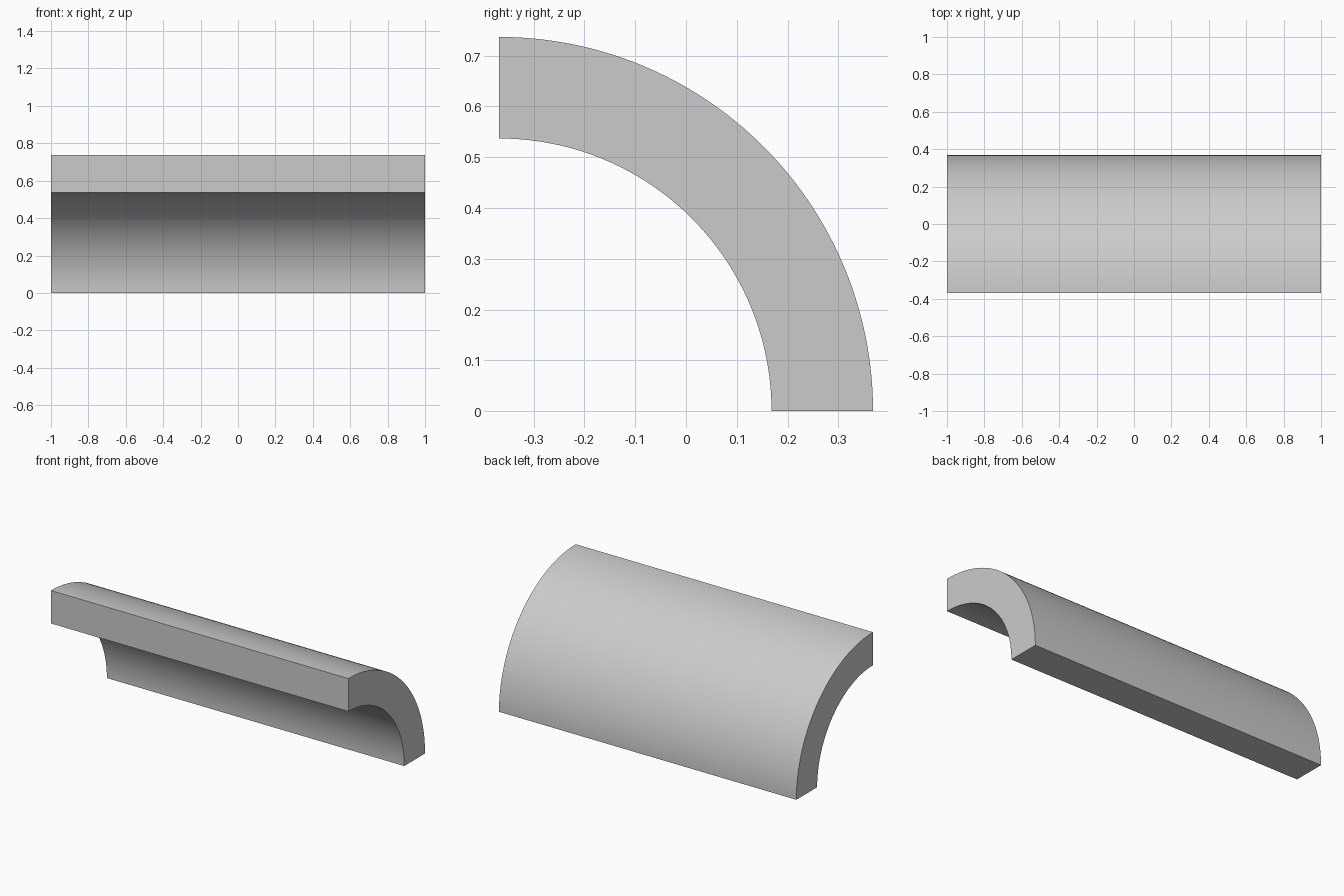
import bpy, bmesh
from math import sin, cos, pi, radians

if "Cube" in bpy.data.objects:
    bpy.data.objects.remove(bpy.data.objects["Cube"])

OUTER, INNER = 0.737, 0.537
HALF_LENGTH = 1.0
STEPS = 64


def arc(bm, radius):
    """Quarter arc in the YZ plane at the left end, from the floor up to the crown."""
    pts = []
    for i in range(STEPS + 1):
        a = pi / 2 * i / STEPS
        pts.append(bm.verts.new((-HALF_LENGTH, radius * cos(a) - OUTER / 2, radius * sin(a))))
    return pts


# Quarter-ring cross-section, extruded along x
bm = bmesh.new()
profile = bm.faces.new(arc(bm, OUTER) + arc(bm, INNER)[::-1])
result = bmesh.ops.extrude_face_region(bm, geom=[profile], use_keep_orig=True)
moved = [g for g in result["geom"] if isinstance(g, bmesh.types.BMVert)]
bmesh.ops.translate(bm, verts=moved, vec=(2 * HALF_LENGTH, 0, 0))
bmesh.ops.recalc_face_normals(bm, faces=bm.faces)

mesh = bpy.data.meshes.new("quarter_pipe_shell")
bm.to_mesh(mesh)
bm.free()
shell = bpy.data.objects.new("quarter_pipe_shell", mesh)
bpy.context.collection.objects.link(shell)

# Smooth curved walls, crisp edges
bpy.context.view_layer.objects.active = shell
shell.select_set(True)
bpy.ops.object.shade_smooth_by_angle(angle=radians(30))
